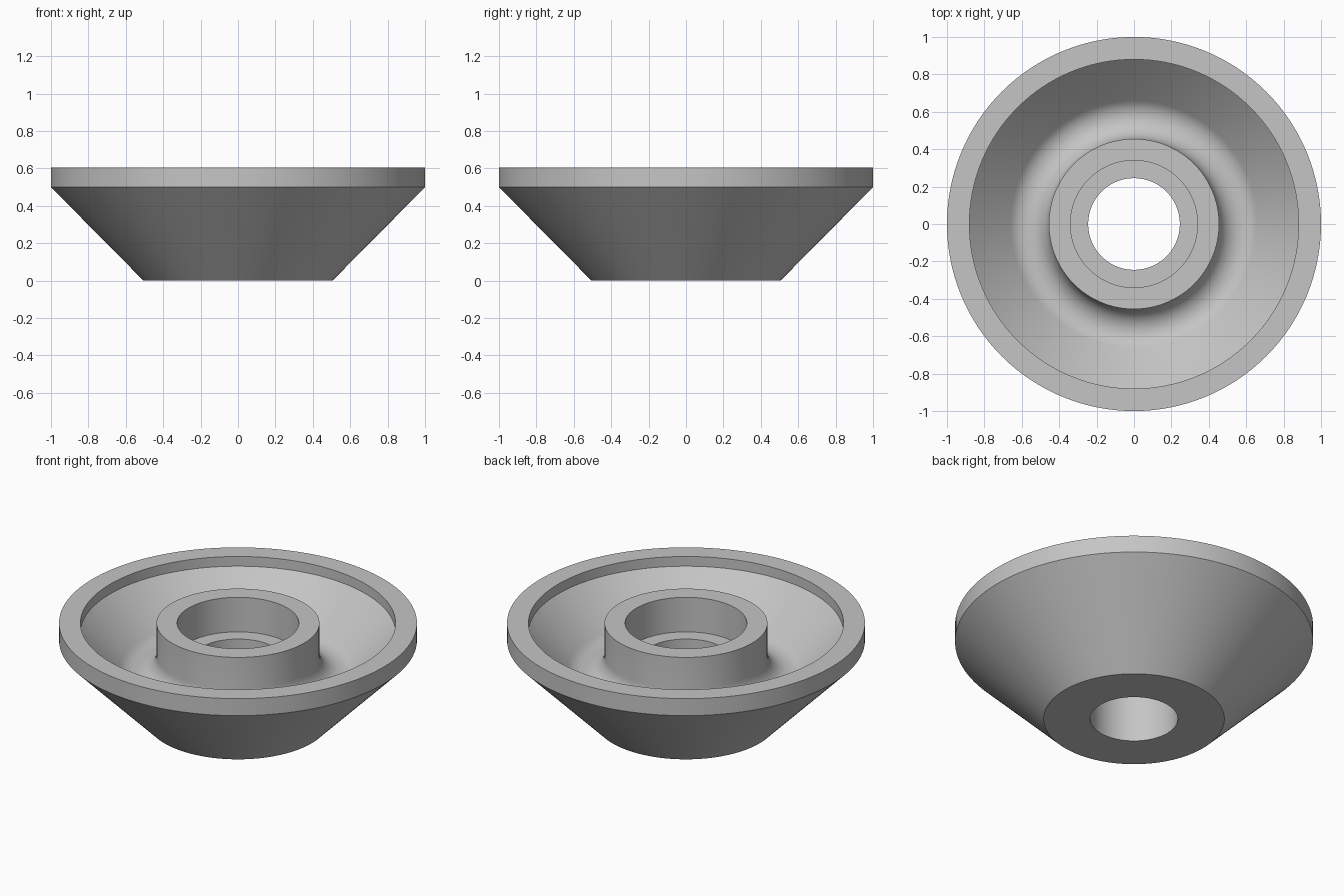
import bpy
import bmesh
from math import cos, sin, pi, radians
from mathutils import Vector

cube = bpy.data.objects.get("Cube")
if cube:
    bpy.data.objects.remove(cube, do_unlink=True)

# Single flat grey
grey = bpy.data.materials.new("light_grey")
grey.use_nodes = True
colour = (0.56, 0.56, 0.56, 1)
grey.diffuse_color = colour
grey.node_tree.nodes["Principled BSDF"].inputs["Base Color"].default_value = colour


def lathe(name, profile, segments=128):
    """Revolve a closed (radius, height) profile around the z axis."""
    bm = bmesh.new()
    verts = [bm.verts.new((r, 0, z)) for r, z in profile]
    edges = [bm.edges.new((v, verts[(i + 1) % len(verts)])) for i, v in enumerate(verts)]
    bmesh.ops.spin(bm, geom=verts + edges, cent=Vector(), axis=(0, 0, 1),
                   angle=2 * pi, steps=segments)
    bmesh.ops.remove_doubles(bm, verts=bm.verts, dist=0.0001)
    bmesh.ops.recalc_face_normals(bm, faces=bm.faces)
    mesh = bpy.data.meshes.new(name)
    bm.to_mesh(mesh)
    bm.free()
    mesh.materials.append(grey)
    obj = bpy.data.objects.new(name, mesh)
    bpy.context.collection.objects.link(obj)
    bpy.ops.object.select_all(action="DESELECT")
    obj.select_set(True)
    bpy.context.view_layer.objects.active = obj
    bpy.ops.object.shade_smooth_by_angle(angle=radians(30))
    return obj


top, ledge = 0.605, 0.392
hub_r, bore_r, hole_r = 0.455, 0.34, 0.245

# Outer cone, cylindrical rim and inner lip
rim = [(hole_r, 0), (0.505, 0), (1, 0.5), (1, top), (0.88, top), (0.88, 0.545)]

# Rounded trough joining the sloped inner wall to the upright hub
fillet = 0.12
centre_r, centre_z = hub_r + fillet, 0.41
steps = 16
trough = []
for i in range(steps + 1):
    a = radians(-45 - 135 * i / steps)
    trough.append((centre_r + fillet * cos(a), centre_z + fillet * sin(a)))

# Hub top, counterbore and through hole
hub = [(hub_r, top), (bore_r, top), (bore_r, ledge), (hole_r, ledge)]

lathe("flared_dish_with_hub", rim + trough + hub)
